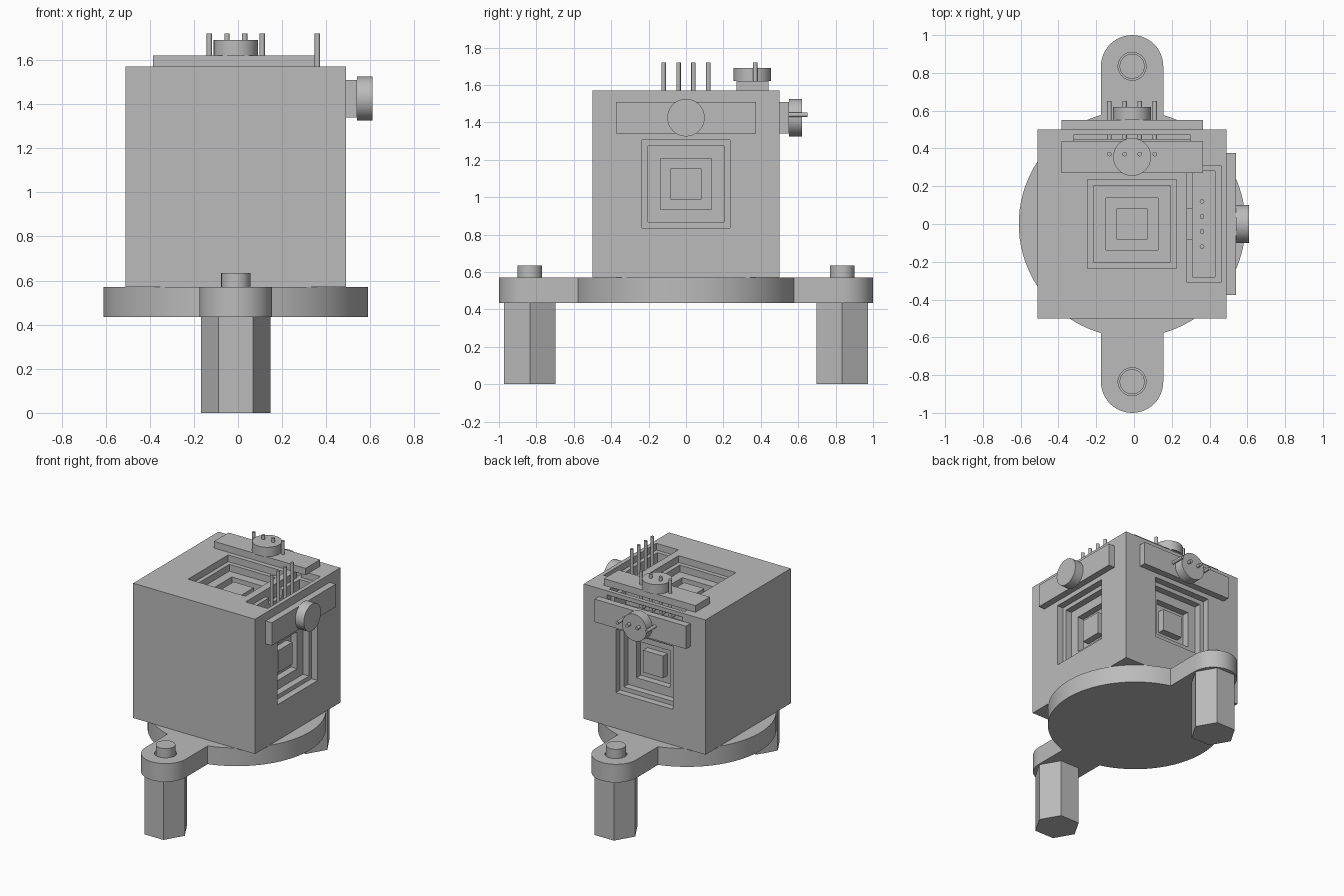
import bpy, bmesh, math
from mathutils import Matrix, Vector

if "Cube" in bpy.data.objects:
    bpy.data.objects.remove(bpy.data.objects["Cube"])

grey = bpy.data.materials.new("plain grey")
grey.use_nodes = True
grey.diffuse_color = (0.5, 0.5, 0.5, 1)
grey.node_tree.nodes["Principled BSDF"].inputs["Base Color"].default_value = (0.5, 0.5, 0.5, 1)

CX = -0.01                       # axis of the housing
MID = Vector((CX, 0, 1.07))      # housing centre
WORLD = Matrix.Identity(4)


def finish(name, bm, matrix=WORLD):
    bmesh.ops.transform(bm, matrix=matrix, verts=bm.verts)
    bmesh.ops.recalc_face_normals(bm, faces=bm.faces)
    mesh = bpy.data.meshes.new(name)
    bm.to_mesh(mesh)
    bm.free()
    mesh.materials.append(grey)
    ob = bpy.data.objects.new(name, mesh)
    bpy.context.scene.collection.objects.link(ob)
    return ob


def box(name, matrix, u, v, half_u, half_v, low, high):
    bm = bmesh.new()
    size = Matrix.Diagonal((2 * half_u, 2 * half_v, high - low, 1))
    bmesh.ops.create_cube(bm, size=1, matrix=Matrix.Translation((u, v, (low + high) / 2)) @ size)
    return finish(name, bm, matrix)


def rod(name, matrix, u, v, radius, low, high, sides=48, turn=0):
    bm = bmesh.new()
    place = Matrix.Translation((u, v, (low + high) / 2)) @ Matrix.Rotation(turn, 4, 'Z')
    bmesh.ops.create_cone(bm, cap_ends=True, segments=sides, radius1=radius,
                          radius2=radius, depth=high - low, matrix=place)
    return finish(name, bm, matrix)


def smooth(ob):
    bpy.ops.object.select_all(action='DESELECT')
    ob.select_set(True)
    bpy.context.view_layer.objects.active = ob
    bpy.ops.object.shade_smooth_by_angle(angle=math.radians(30))


def cut(ob, cutters):
    for c in cutters:
        c.hide_render = True
        mod = ob.modifiers.new("cut", 'BOOLEAN')
        mod.operation = 'DIFFERENCE'
        mod.solver = 'EXACT'
        mod.object = c
    bpy.context.view_layer.update()
    graph = bpy.context.evaluated_depsgraph_get()
    baked = bpy.data.meshes.new_from_object(ob.evaluated_get(graph))
    ob.modifiers.clear()
    ob.data = baked
    for c in cutters:
        bpy.data.objects.remove(c)


def face_frame(u, v, n):
    u, v, n = Vector(u), Vector(v), Vector(n)
    m = Matrix((u, v, n)).transposed().to_4x4()
    m.translation = MID + n * 0.5
    return m


# Local frames of the three detailed faces, depth along local z
TOP = face_frame((1, 0, 0), (0, 1, 0), (0, 0, 1))
BACK = face_frame((-1, 0, 0), (0, 0, 1), (0, 1, 0))
LEFT = face_frame((0, 1, 0), (0, 0, 1), (1, 0, 0))
faces = {"top": TOP, "back": BACK, "left": LEFT}

# Housing with stepped square pockets and pin slots
housing = box("housing", TOP, 0, 0, 0.5, 0.5, -1, 0)
cutters = []
for m in faces.values():
    for half, depth in ((0.235, 0.05), (0.204, 0.1), (0.137, 0.15)):
        cutters.append(box("cutter", m, 0, 0, half, half, -depth, 0.1))
side_slot = TOP @ Matrix.Rotation(-math.pi / 2, 4, 'Z')
for m in (TOP, BACK, side_slot):
    cutters.append(box("cutter", m, 0, 0.38, 0.31, 0.09, -0.05, 0.1))
    cutters.append(box("cutter", m, 0, 0.38, 0.28, 0.06, -0.16, 0.1))
cutters.append(box("cutter", side_slot, 0, 0.305, 0.08, 0.015, -0.1, 0.1))
cut(housing, cutters)

# Raised pad, board and round cap on each detailed face
for name, m in faces.items():
    box(name + "_pad", m, 0, 0, 0.082, 0.082, -0.152, -0.1)
    box(name + "_board", m, 0, 0.355, 0.375, 0.085, 0, 0.05)
    smooth(rod(name + "_cap", m, 0, 0.355, 0.1, 0.05, 0.12))

# Rows of pins
for name, m in (("top", TOP), ("back", BACK), ("side", side_slot)):
    for i in range(4):
        smooth(rod(name + "_pin", m, 0.08 * (i - 1.5), 0.37, 0.012, -0.17, 0.15, 16))

# Round base with two rounded lugs
R, LUG, END = 0.6, 0.165, 0.835
gap = math.asin(LUG / R)
outline = []
for side in (0, math.pi):
    for i in range(41):
        a = side - math.pi / 2 + gap + (math.pi - 2 * gap) * i / 40
        outline.append((R * math.cos(a), R * math.sin(a)))
    for i in range(25):
        a = side + math.pi * i / 24
        outline.append((LUG * math.cos(a), LUG * math.sin(a) + END * math.cos(side)))
bm = bmesh.new()
plate = bm.faces.new([bm.verts.new((x + CX, y, 0.435)) for x, y in outline])
walls = bmesh.ops.extrude_face_region(bm, geom=[plate])
top_verts = [g for g in walls["geom"] if isinstance(g, bmesh.types.BMVert)]
bmesh.ops.translate(bm, vec=(0, 0, 0.135), verts=top_verts)
base = finish("base_plate", bm)
cut(base, [rod("cutter", WORLD, CX, y, 0.074, 0.4, 0.6) for y in (-END, END)])
smooth(base)

# Hexagonal standoffs with bolts through the lugs
for name, y in (("front", -END), ("back", END)):
    rod(name + "_standoff", WORLD, CX, y, 0.158, 0, 0.435, 6, math.pi / 2)
    smooth(rod(name + "_bolt", WORLD, CX, y, 0.066, 0.43, 0.635))
